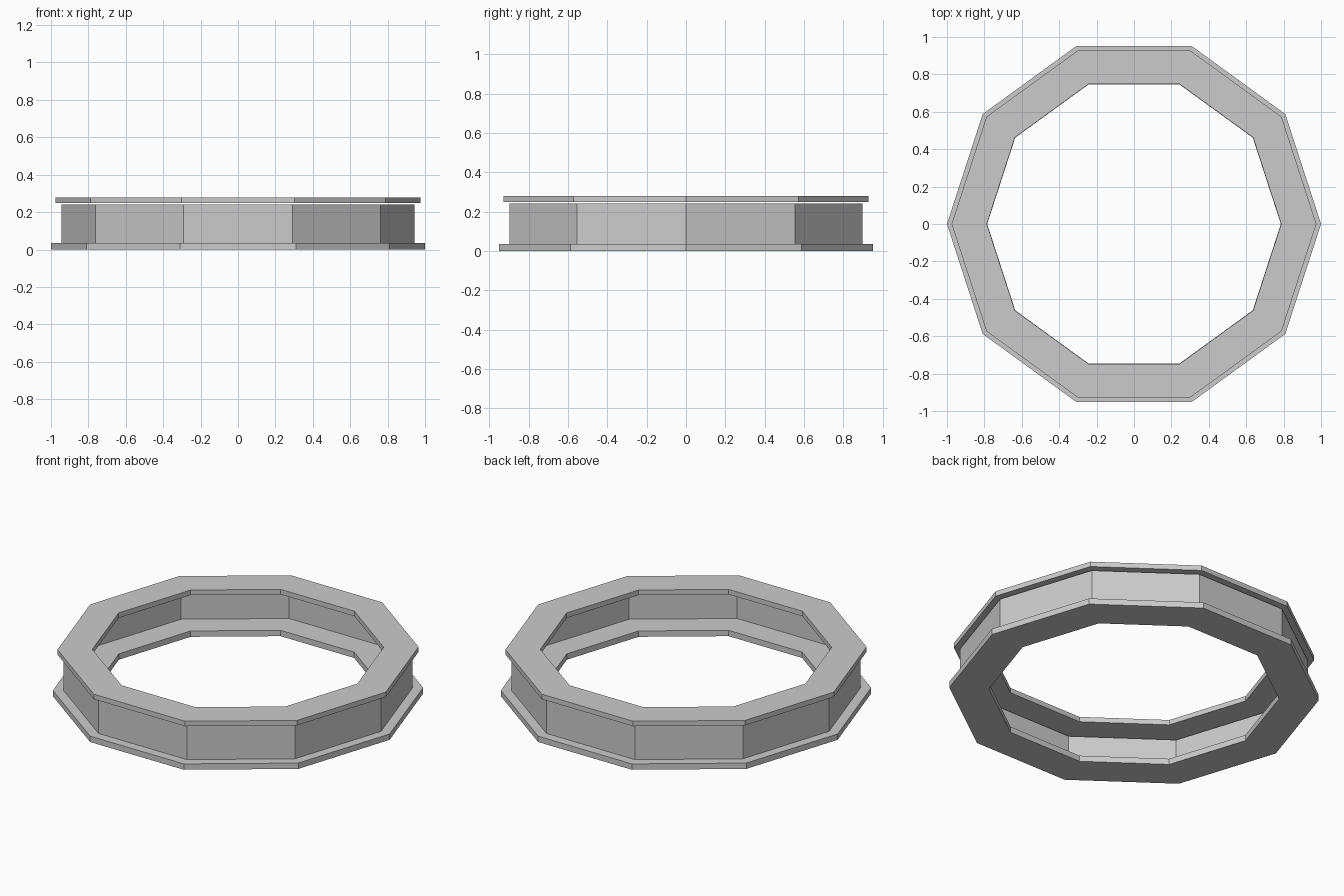
import bpy, bmesh
from math import cos, sin, tau

if "Cube" in bpy.data.objects:
    bpy.data.objects.remove(bpy.data.objects["Cube"])

N = 10  # sides of every ring


def make_ring(name, profile, closed=True):
    """Sweep a (radius, z) profile around a ten-sided ring."""
    bm = bmesh.new()
    loops = [[bm.verts.new((r * cos(tau * i / N), r * sin(tau * i / N), z))
              for i in range(N)] for r, z in profile]
    count = len(profile)
    for k in range(count if closed else count - 1):
        a, b = loops[k], loops[(k + 1) % count]
        for i in range(N):
            j = (i + 1) % N
            bm.faces.new((a[i], a[j], b[j], b[i]))
    mesh = bpy.data.meshes.new(name)
    bm.to_mesh(mesh)
    bm.free()
    obj = bpy.data.objects.new(name, mesh)
    bpy.context.collection.objects.link(obj)
    return obj


def flange(name, inner, outer, z0, z1):
    return make_ring(name, [(inner, z0), (outer, z0), (outer, z1), (inner, z1)])


# Wide lower flange
flange("bottom_flange", 0.785, 1.0, 0.0, 0.035)
# Thin upright wall between the flanges
make_ring("wall", [(0.943, 0.035), (0.943, 0.241)], closed=False)
# Slightly smaller upper flange
flange("top_flange", 0.787, 0.975, 0.248, 0.278)
